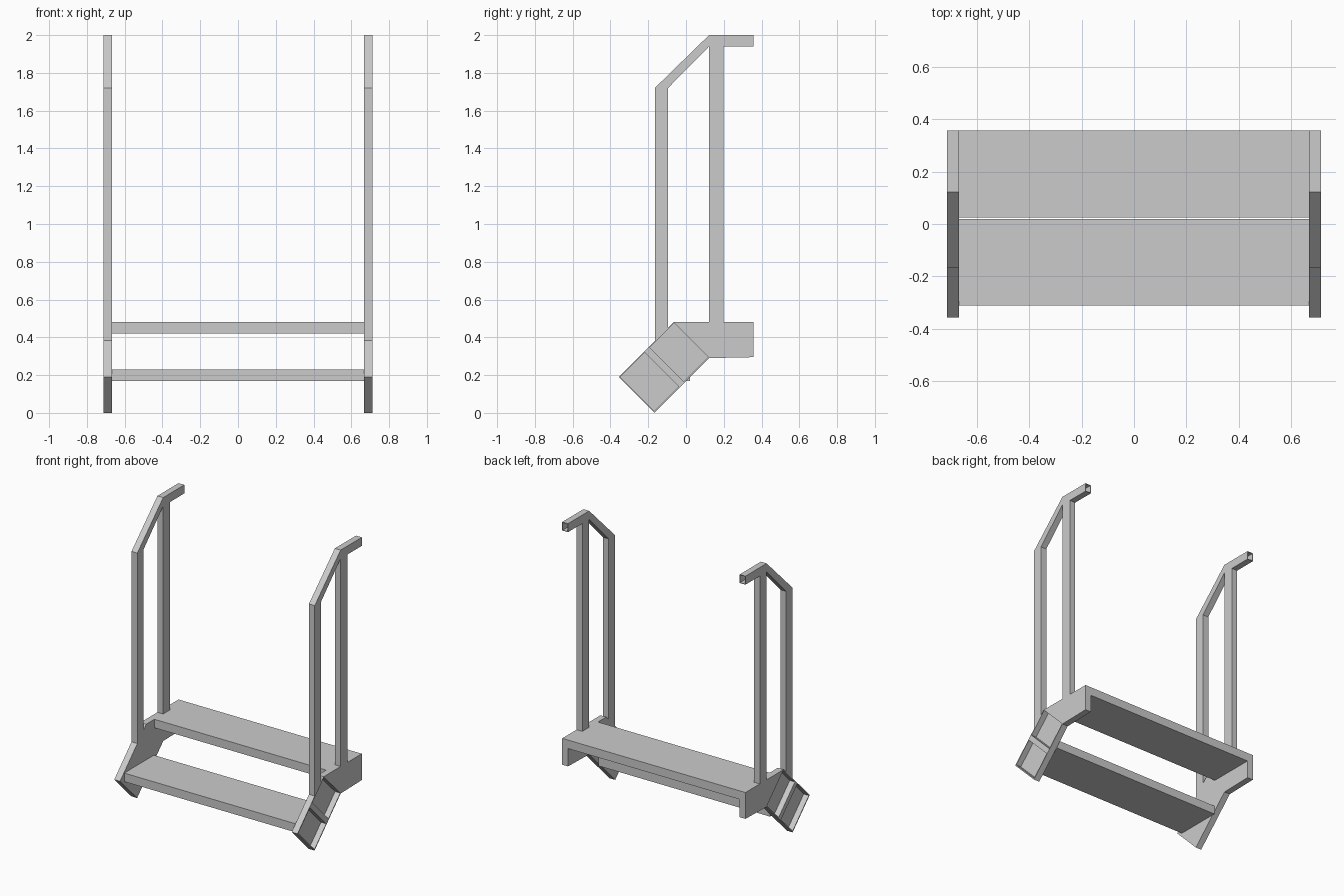
import bpy, bmesh

cube = bpy.data.objects.get("Cube")
if cube:
    bpy.data.objects.remove(cube, do_unlink=True)

GREY = (0.6, 0.6, 0.6, 1)
metal = bpy.data.materials.new("light_grey_metal")
metal.use_nodes = True
metal.diffuse_color = GREY
metal.node_tree.nodes["Principled BSDF"].inputs["Base Color"].default_value = GREY

INNER, OUTER = 0.667, 0.712   # x range of each side frame
BACK = 0.357
WALL = 0.005


def prism(name, outline, x0, x1, mirrored=True, open_back=0):
    """Extrude a (y, z) outline along x; optionally hollow its back end."""
    bm = bmesh.new()
    face = bm.faces.new([bm.verts.new((x0, y, z)) for y, z in outline])
    ext = bmesh.ops.extrude_face_region(bm, geom=[face])
    verts = [v for v in ext["geom"] if isinstance(v, bmesh.types.BMVert)]
    bmesh.ops.translate(bm, verts=verts, vec=(x1 - x0, 0, 0))
    bmesh.ops.recalc_face_normals(bm, faces=bm.faces)
    if open_back:
        end = max(bm.faces, key=lambda f: f.calc_center_median().y)
        bmesh.ops.inset_region(bm, faces=[end], thickness=WALL)
        hole = bmesh.ops.extrude_face_region(bm, geom=[end])
        inner = [v for v in hole["geom"] if isinstance(v, bmesh.types.BMVert)]
        bmesh.ops.translate(bm, verts=inner, vec=(0, -open_back, 0))
        if end.is_valid:
            bmesh.ops.delete(bm, geom=[end], context="FACES_ONLY")
        bmesh.ops.recalc_face_normals(bm, faces=bm.faces)
    mesh = bpy.data.meshes.new(name)
    bm.to_mesh(mesh)
    bm.free()
    mesh.materials.append(metal)
    ob = bpy.data.objects.new(name, mesh)
    bpy.context.collection.objects.link(ob)
    if mirrored:
        ob.modifiers.new("mirror", "MIRROR").use_mirror_merge = False
    return ob


def box(y0, y1, z0, z1):
    return [(y0, z0), (y1, z0), (y1, z1), (y0, z1)]


def sloped(s0, s1, t0, t1):
    """Rectangle on the 45 degree stringer: s runs uphill, t runs down across."""
    return [(-BACK + s + t, 0.19 + s - t)
            for s, t in ((s0, t0), (s1, t0), (s1, t1), (s0, t1))]


# Treads
prism("upper_tread", box(0.025, BACK, 0.42, 0.48), -INNER, INNER, False)
prism("lower_tread", box(-0.31, 0.02, 0.17, 0.23), -INNER, INNER, False)

# Sloped stringers: channels open to the outside, with a middle rib
RUN, DEPTH = 0.29, 0.19
prism("stringer_web", sloped(0, RUN, 0, DEPTH), INNER, INNER + WALL)
for part, area in {
    "stringer_top_flange": (0, RUN, 0, WALL),
    "stringer_bottom_flange": (0, RUN, DEPTH - WALL, DEPTH),
    "stringer_foot": (0, WALL, WALL, DEPTH - WALL),
    "stringer_rib": (0.134, 0.16, WALL, DEPTH - WALL),
}.items():
    prism(part, sloped(*area), INNER, OUTER)

# Level upper ends of the stringers
prism("stringer_landing",
      [(-0.067, 0.48), (0.123, 0.29), (BACK, 0.295), (BACK, 0.48)], INNER, OUTER)

# Handrails
prism("rear_post", box(0.122, 0.198, 0.48, 1.94), INNER, OUTER)
prism("front_post", [(-0.165, 0.382), (-0.095, 0.452), (-0.095, 1.72),
                     (-0.165, 1.72)], INNER, OUTER)
prism("sloped_rail", [(-0.165, 1.72), (-0.095, 1.72), (0.122, 1.94),
                      (0.122, 2.0)], INNER, OUTER)
prism("top_rail", box(0.122, BACK, 1.94, 2.0), INNER, OUTER, open_back=0.16)
